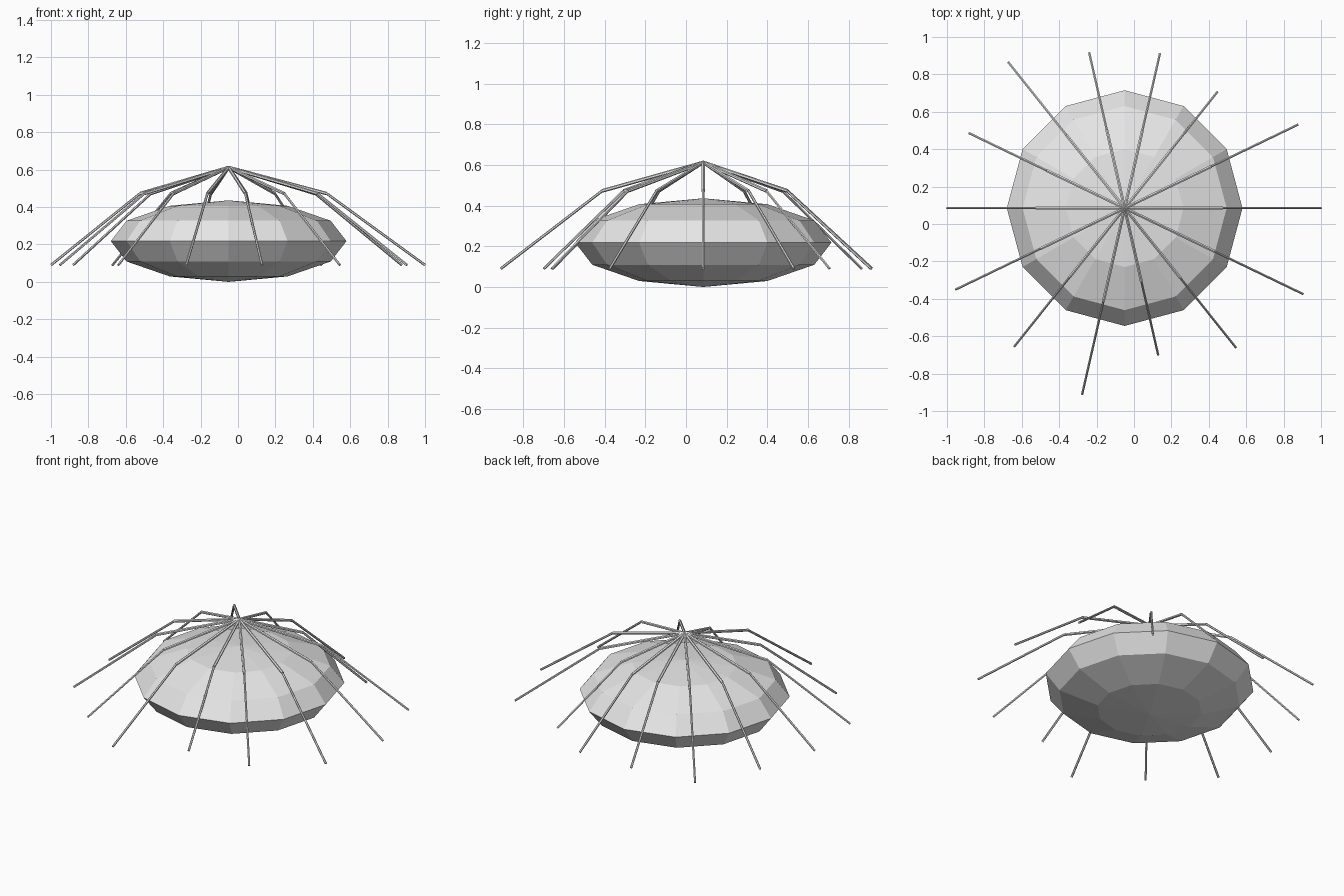
import bpy, math
from mathutils import Vector

if "Cube" in bpy.data.objects:
    bpy.data.objects.remove(bpy.data.objects["Cube"])

CX, CY = -0.05, 0.085          # common axis of body and legs
R, HALF_H = 0.63, 0.218        # body radius and half height

grey = bpy.data.materials.new("light grey")
grey.diffuse_color = (0.8, 0.8, 0.8, 1)
grey.use_nodes = True
grey.node_tree.nodes["Principled BSDF"].inputs["Base Color"].default_value = grey.diffuse_color

# Body: flattened low-poly sphere
bpy.ops.mesh.primitive_uv_sphere_add(segments=12, ring_count=6, radius=1, location=(CX, CY, HALF_H))
body = bpy.context.object
body.name = "body"
body.scale = (R, R, HALF_H)
body.data.materials.append(grey)


def rod(name, a, b, radius):
    """Thin straight rod from a to b."""
    d = b - a
    bpy.ops.mesh.primitive_cylinder_add(vertices=6, radius=radius, depth=d.length, location=(a + b) / 2)
    o = bpy.context.object
    o.name = name
    o.rotation_euler = d.to_track_quat('Z', 'Y').to_euler()
    o.data.materials.append(grey)


# Legs: 14 evenly spaced two-part legs of varied reach, bent halfway
reach = [1.05, 1.027, 0.794, 0.846, 0.851, 0.996, 0.923,
         0.95, 1.002, 0.946, 1.021, 0.804, 0.953, 1.058]
apex = Vector((CX, CY, 0.612))
for i, r in enumerate(reach):
    a = 2 * math.pi * i / len(reach)
    out = Vector((math.cos(a), math.sin(a), 0))
    base = Vector((CX, CY, 0))
    knee = base + out * r * 0.5 + Vector((0, 0, 0.472))
    foot = base + out * r + Vector((0, 0, 0.09))
    rod(f"upper_leg_{i + 1}", apex, knee, 0.009)
    rod(f"lower_leg_{i + 1}", knee, foot, 0.007)
